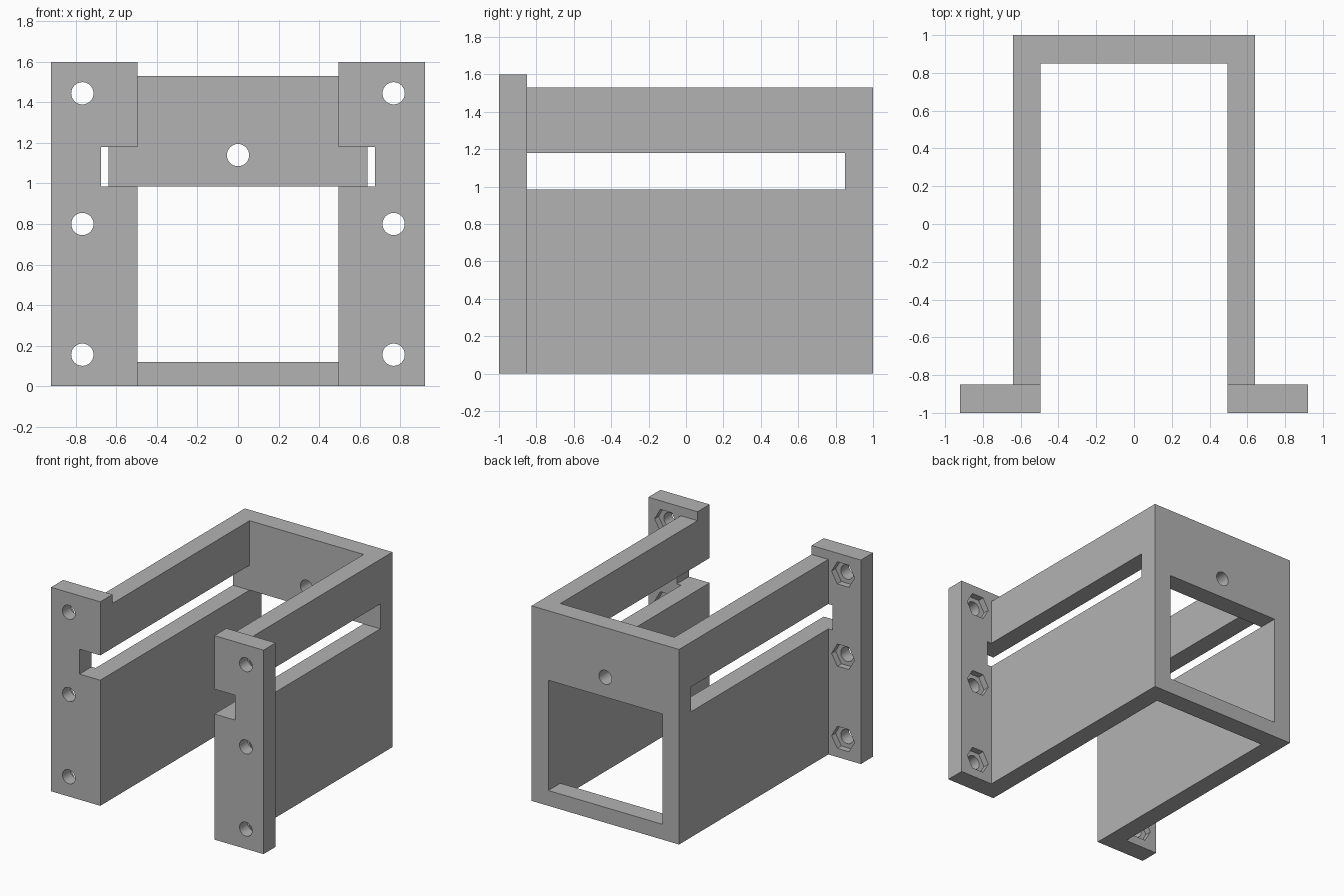
import bpy
import bmesh
from math import pi, radians
from mathutils import Matrix, Vector

default_cube = bpy.data.objects.get("Cube")
if default_cube:
    bpy.data.objects.remove(default_cube, do_unlink=True)

grey = bpy.data.materials.new("plain grey")
grey.use_nodes = True
colour = (0.45, 0.45, 0.45, 1)
grey.diffuse_color = colour
grey.node_tree.nodes["Principled BSDF"].inputs["Base Color"].default_value = colour

# Main dimensions
INNER, OUTER, FLANGE = 0.495, 0.64, 0.922
FRONT, FLANGE_BACK, WALL_FRONT, BACK = -1, -0.85, 0.85, 1
TOP, WALL_TOP = 1.6, 1.53
SLOT_LOW, SLOT_HIGH = 0.985, 1.18
BOLT_X, BOLT_HEIGHTS = 0.768, (0.155, 0.8, 1.445)


def add_object(name, bm):
    bmesh.ops.recalc_face_normals(bm, faces=bm.faces)
    mesh = bpy.data.meshes.new(name)
    bm.to_mesh(mesh)
    bm.free()
    mesh.materials.append(grey)
    obj = bpy.data.objects.new(name, mesh)
    bpy.context.collection.objects.link(obj)
    return obj


def box(name, low, high):
    low, high = Vector(low), Vector(high)
    bm = bmesh.new()
    matrix = Matrix.Translation((low + high) / 2) @ Matrix.Diagonal((*(high - low), 1))
    bmesh.ops.create_cube(bm, size=1, matrix=matrix)
    return add_object(name, bm)


def prism_y(name, sides, radius, x, z, y0, y1):
    bm = bmesh.new()
    matrix = Matrix.Translation((x, (y0 + y1) / 2, z)) @ Matrix.Rotation(pi / 2, 4, "X")
    if sides == 6:  # points to the left and right
        matrix = matrix @ Matrix.Rotation(pi / 2, 4, "Z")
    bmesh.ops.create_cone(bm, cap_ends=True, segments=sides, radius1=radius,
                          radius2=radius, depth=y1 - y0, matrix=matrix)
    if sides == 6:
        # keep the widest direction along x whatever the starting angle
        spread = max(v.co.x for v in bm.verts) - x
        if spread < radius * 0.95:
            bmesh.ops.rotate(bm, verts=bm.verts, cent=(x, 0, z),
                             matrix=Matrix.Rotation(pi / 6, 3, "Y"))
    return add_object(name, bm)


def cut(target, cutter):
    cutter.hide_render = True
    mod = target.modifiers.new("cut", "BOOLEAN")
    mod.operation = "DIFFERENCE"
    mod.solver = "EXACT"
    mod.object = cutter
    bpy.context.view_layer.objects.active = target
    bpy.ops.object.modifier_apply(modifier=mod.name)
    bpy.data.objects.remove(cutter, do_unlink=True)


# U-shaped plan with front flanges, extruded upwards
half = [(INNER, WALL_FRONT), (INNER, FRONT), (FLANGE, FRONT),
        (FLANGE, FLANGE_BACK), (OUTER, FLANGE_BACK), (OUTER, BACK)]
plan = half + [(-x, y) for x, y in reversed(half)]
bm = bmesh.new()
base = bm.faces.new([bm.verts.new((x, y, 0)) for x, y in plan])
raised = bmesh.ops.extrude_face_region(bm, geom=[base])["geom"]
bmesh.ops.translate(bm, vec=(0, 0, TOP),
                    verts=[v for v in raised if isinstance(v, bmesh.types.BMVert)])
frame = add_object("mounting_frame", bm)

# Lower wall tops, side slots with flange notches, and back window
cut(frame, box("wall_trim", (-2, FLANGE_BACK, WALL_TOP), (2, 2, 2)))
cut(frame, box("side_slots", (-0.675, -2, SLOT_LOW), (0.675, WALL_FRONT, SLOT_HIGH)))
cut(frame, box("back_window", (-INNER, 0, 0.12), (INNER, 2, SLOT_LOW)))

# Back hole, flange bolt holes and hexagonal nut pockets
cut(frame, prism_y("back_hole", 32, 0.055, 0, 1.14, 0.5, 1.5))
for side in (-1, 1):
    for z in BOLT_HEIGHTS:
        cut(frame, prism_y("bolt_hole", 32, 0.055, side * BOLT_X, z, -1.2, -0.7))
        cut(frame, prism_y("nut_pocket", 6, 0.1, side * BOLT_X, z, -0.9, -0.7))

bpy.ops.object.select_all(action="DESELECT")
frame.select_set(True)
bpy.context.view_layer.objects.active = frame
bpy.ops.object.shade_smooth_by_angle(angle=radians(30))
